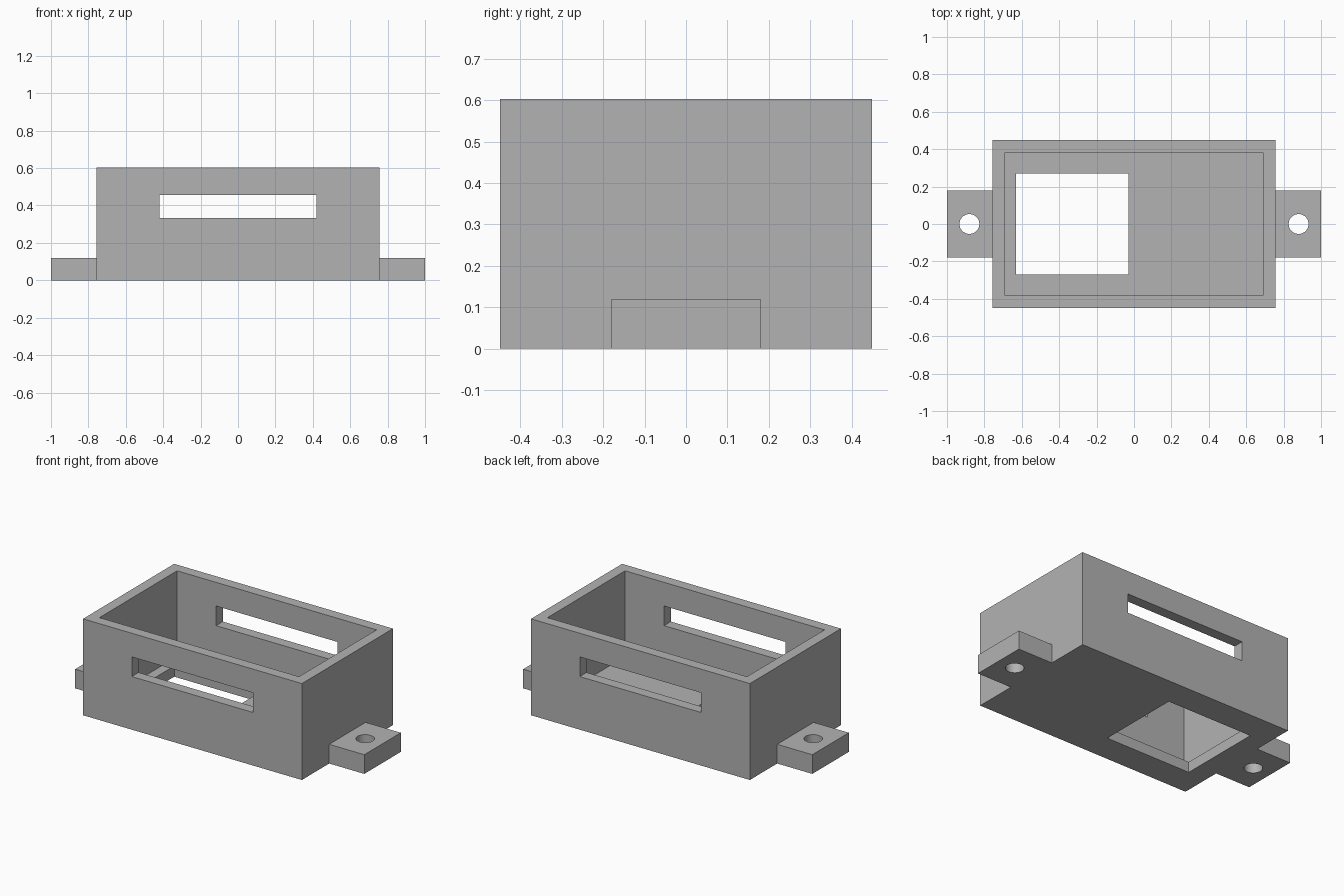
import bpy

cube = bpy.data.objects.get("Cube")
if cube:
    bpy.data.objects.remove(cube, do_unlink=True)

grey = bpy.data.materials.new("plain_grey")
grey.use_nodes = True
colour = (0.45, 0.45, 0.45, 1)
grey.diffuse_color = colour
grey.node_tree.nodes["Principled BSDF"].inputs["Base Color"].default_value = colour


def block(name, x, y, z):
    """Box spanning the given (low, high) ranges."""
    ranges = (x, y, z)
    bpy.ops.mesh.primitive_cube_add(size=1, location=[(a + b) / 2 for a, b in ranges])
    ob = bpy.context.object
    ob.name = name
    ob.scale = [b - a for a, b in ranges]
    bpy.ops.object.transform_apply(location=False, rotation=False, scale=True)
    ob.data.materials.append(grey)
    return ob


def boolean(ob, other, operation="DIFFERENCE"):
    """Apply a boolean, then drop the helper object."""
    mod = ob.modifiers.new("boolean", "BOOLEAN")
    mod.operation = operation
    mod.solver = "EXACT"
    mod.object = other
    other.hide_render = True
    bpy.context.view_layer.objects.active = ob
    bpy.ops.object.modifier_apply(modifier=mod.name)
    bpy.data.objects.remove(other, do_unlink=True)


half_x, half_y, height = 0.757, 0.45, 0.603
wall, floor = 0.067, 0.067

# Open-topped housing
housing = block("housing", (-half_x, half_x), (-half_y, half_y), (0, height))
boolean(housing, block("cavity", (wall - half_x, half_x - wall),
                       (wall - half_y, half_y - wall), (floor, 1)))
# Slot through the front and back walls
boolean(housing, block("slot", (-0.42, 0.42), (-1, 1), (0.332, 0.455)))
# Window in the floor, towards the right end
boolean(housing, block("floor_window", (-0.63, -0.03), (-0.27, 0.27), (-1, 0.2)))

# Mounting lugs with screw holes
for side, sign in (("left", 1), ("right", -1)):
    lug = block(side + "_lug", sorted((sign * (half_x - 0.03), sign)), (-0.18, 0.18), (0, 0.12))
    boolean(housing, lug, "UNION")
    bpy.ops.mesh.primitive_cylinder_add(vertices=48, radius=0.053, depth=1,
                                        location=(sign * 0.88, 0, 0))
    hole = bpy.context.object
    hole.data.materials.append(grey)
    boolean(housing, hole)

# Smooth hole walls, crisp edges elsewhere
bpy.ops.object.select_all(action="DESELECT")
housing.select_set(True)
bpy.context.view_layer.objects.active = housing
bpy.ops.object.shade_smooth_by_angle()
